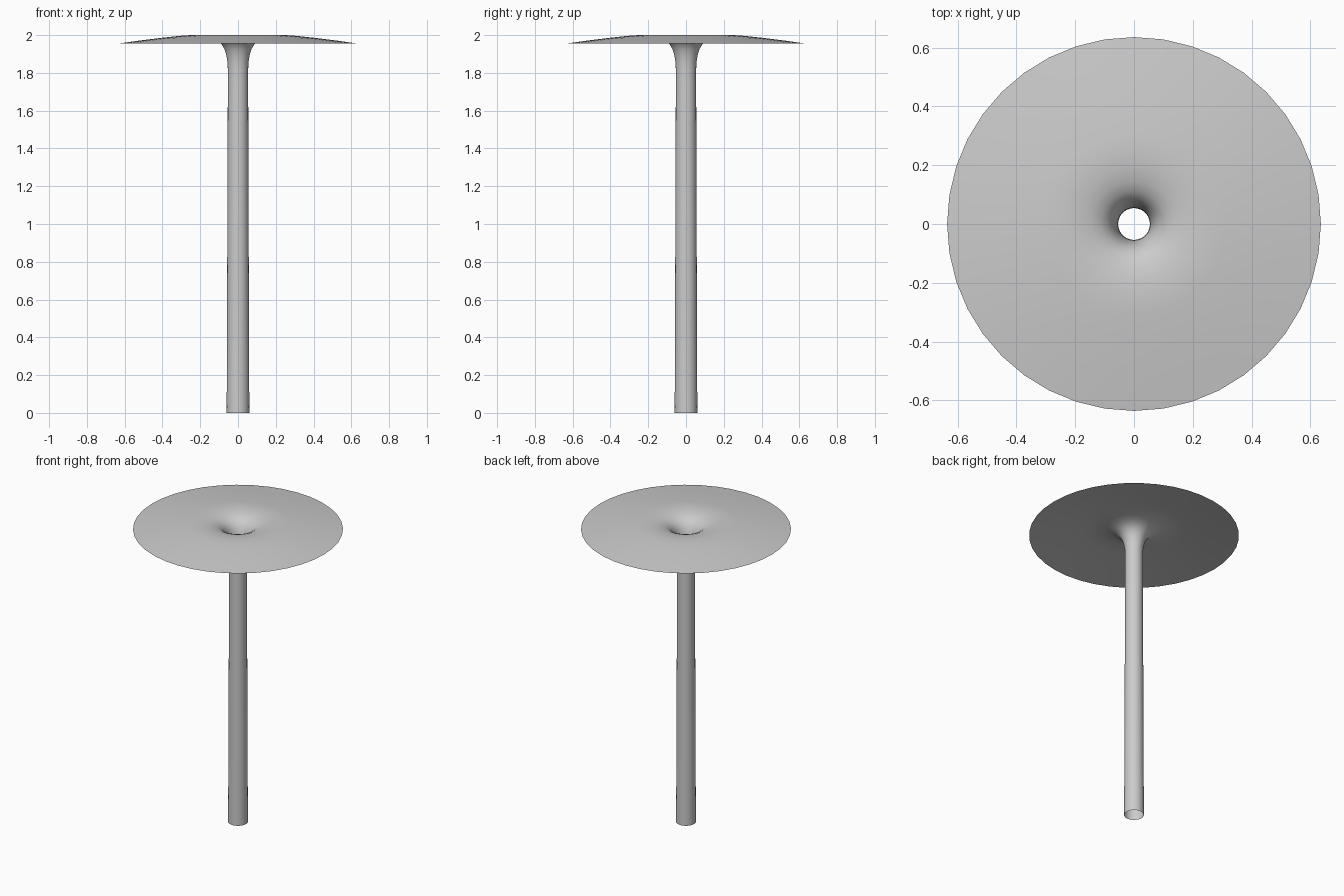
import bpy, bmesh, math

if "Cube" in bpy.data.objects:
    bpy.data.objects.remove(bpy.data.objects["Cube"])

SEGMENTS = 40

# Half profile (radius, height): slightly tapered stem flaring into a drooping disc
profile = [
    (0.060, 0.0), (0.058, 0.5), (0.056, 1.1), (0.054, 1.7), (0.054, 1.82),
    (0.056, 1.86), (0.062, 1.895), (0.072, 1.927), (0.088, 1.953),
    (0.112, 1.973), (0.145, 1.987), (0.19, 1.996), (0.25, 2.0),
    (0.31, 1.996), (0.42, 1.984), (0.53, 1.970), (0.636, 1.955),
]

# Revolve the profile into one thin open sheet
bm = bmesh.new()
rings = []
for r, z in profile:
    rings.append([bm.verts.new((r * math.cos(2 * math.pi * i / SEGMENTS),
                                r * math.sin(2 * math.pi * i / SEGMENTS), z))
                  for i in range(SEGMENTS)])
for low, high in zip(rings, rings[1:]):
    for i in range(SEGMENTS):
        j = (i + 1) % SEGMENTS
        bm.faces.new((low[i], low[j], high[j], high[i]))
for f in bm.faces:
    f.smooth = True

mesh = bpy.data.meshes.new("flared_stem")
bm.to_mesh(mesh)
bm.free()
obj = bpy.data.objects.new("flared_stem", mesh)
bpy.context.collection.objects.link(obj)
